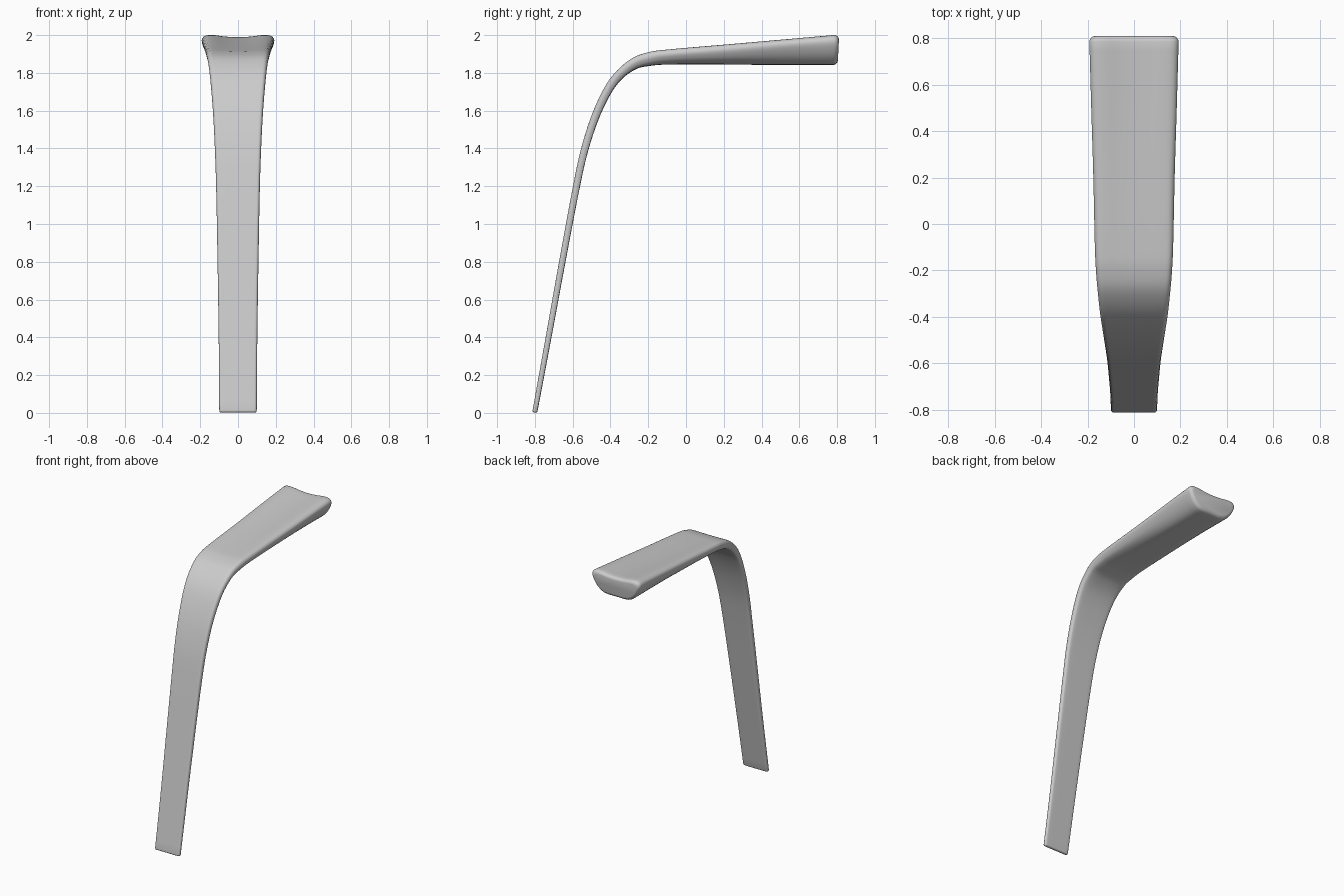
import bpy, bmesh, math
from mathutils import Vector

if "Cube" in bpy.data.objects:
    bpy.data.objects.remove(bpy.data.objects["Cube"])

# Stations along the arm: outer edge (y, z), inner edge (y, z), half width, belly amount
STATIONS = [
    (-.812, .014, -.786, .009, .099, 0),
    (-.743, .40, -.713, .395, .102, 0),
    (-.672, .80, -.639, .794, .108, 0),
    (-.602, 1.18, -.567, 1.17, .115, 0),
    (-.555, 1.40, -.518, 1.387, .122, 0),
    (-.490, 1.60, -.452, 1.58, .132, .05),
    (-.405, 1.765, -.368, 1.735, .145, .1),
    (-.300, 1.868, -.275, 1.815, .156, .25),
    (-.200, 1.909, -.185, 1.838, .164, .4),
    (-.080, 1.925, -.070, 1.845, .169, .6),
    (.200, 1.949, .200, 1.845, .175, .8),
    (.500, 1.975, .500, 1.842, .184, 1),
    (.785, 2.0, .777, 1.842, .192, 1),
]

# Half cross-sections (across, inner-to-outer), from outer centre to inner centre
FLAT = [(0, 1), (.4, 1), (.75, 1), (.93, .96), (1, .6), (.98, .25), (.9, .03), (.5, 0), (0, 0)]
BELLY = [(0, .93), (.35, .95), (.66, 1), (.90, .98), (1, .83), (.95, .58), (.78, .25), (.50, .02), (0, 0)]


def catmull(pts, steps, closed=False):
    """Smooth curve through points of any dimension."""
    n, out = len(pts), []
    for i in range(n if closed else n - 1):
        if closed:
            q = [pts[(i + k) % n] for k in (-1, 0, 1, 2)]
        else:
            q = [pts[min(max(i + k, 0), n - 1)] for k in (-1, 0, 1, 2)]
        for s in range(steps):
            t = s / steps
            out.append(tuple(.5 * (2 * b + (c - a) * t + (2 * a - 5 * b + 4 * c - d) * t * t
                                   + (3 * b - a - 3 * c + d) * t ** 3)
                             for a, b, c, d in zip(*q)))
    if not closed:
        out.append(tuple(pts[-1]))
    return out


def ring(bm, station, inset=0, shift=Vector((0, 0))):
    """One cross-section, optionally inset and moved along the path for rounded ends."""
    oy, oz, iy, iz, w, belly = station
    outer, inner = Vector((oy, oz)), Vector((iy, iz))
    across = (outer - inner).normalized() * inset
    outer, inner, w = outer - across + shift, inner + across + shift, w - inset
    half = [(a[0] + (b[0] - a[0]) * belly, a[1] + (b[1] - a[1]) * belly) for a, b in zip(FLAT, BELLY)]
    loop = half + [(-u, v) for u, v in half[-2:0:-1]]
    verts = []
    for u, v in catmull(loop, 3, True):
        p = inner.lerp(outer, v)
        verts.append(bm.verts.new((u * w, p.x, p.y)))
    return verts


def end_rings(bm, station, direction, r):
    return [ring(bm, station, r * (1 - math.cos(a)), direction * r * math.sin(a))
            for a in (math.radians(d) for d in (22, 45, 67, 85))]


# Temple arm: loft with rounded ends
bm = bmesh.new()
path = catmull(STATIONS, 5)
start = end_rings(bm, path[0], Vector((-.17, -.98)), .010)
tip = end_rings(bm, path[-1], Vector((1, 0)), .026)
rings = start[::-1] + [ring(bm, s) for s in path] + tip
for a, b in zip(rings, rings[1:]):
    n = len(a)
    for i in range(n):
        bm.faces.new((a[i], a[(i + 1) % n], b[(i + 1) % n], b[i]))
bm.faces.new(rings[0])
bm.faces.new(rings[-1][::-1])
bmesh.ops.recalc_face_normals(bm, faces=bm.faces)

mesh = bpy.data.meshes.new("curved_arm")
bm.to_mesh(mesh)
bm.free()
arm = bpy.data.objects.new("curved_arm", mesh)
bpy.context.collection.objects.link(arm)
bpy.context.view_layer.objects.active = arm
arm.select_set(True)
bpy.ops.object.shade_smooth_by_angle(angle=math.radians(40))
